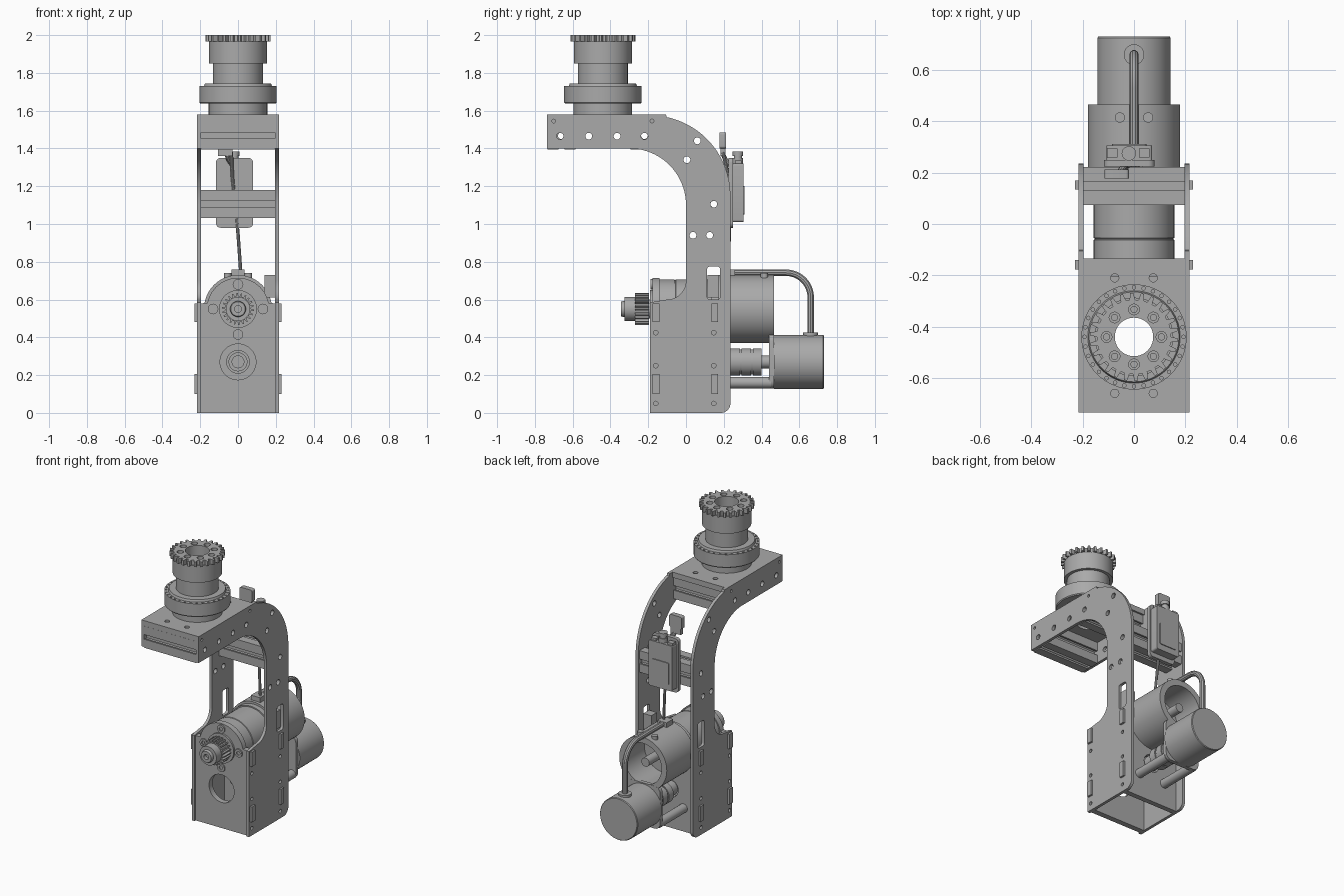
import bpy, bmesh, math
from mathutils import Matrix, Vector

cube = bpy.data.objects.get("Cube")
if cube:
    bpy.data.objects.remove(cube)

metal = bpy.data.materials.new("grey_metal")
metal.use_nodes = True
GREY = (0.4, 0.4, 0.4, 1)
metal.diffuse_color = GREY
metal.node_tree.nodes["Principled BSDF"].inputs["Base Color"].default_value = GREY

# Local drawing plane -> world; third axis is the extrusion direction
PLANES = {
    "side": ((0, 1, 0), (0, 0, 1), (1, 0, 0)),
    "front": ((1, 0, 0), (0, 0, 1), (0, -1, 0)),
    "top": ((1, 0, 0), (0, 1, 0), (0, 0, 1)),
    "back": ((1, 0, 0), (0, 0, -1), (0, 1, 0)),
}


def frame(plane, origin=(0, 0, 0)):
    m = Matrix(PLANES[plane]).transposed().to_4x4()
    m.translation = origin
    return m


def finish(name, bm, matrix):
    bm.transform(matrix)
    bmesh.ops.remove_doubles(bm, verts=bm.verts, dist=0.0002)
    bmesh.ops.recalc_face_normals(bm, faces=bm.faces)
    mesh = bpy.data.meshes.new(name)
    bm.to_mesh(mesh)
    bm.free()
    mesh.materials.append(metal)
    ob = bpy.data.objects.new(name, mesh)
    bpy.context.collection.objects.link(ob)
    bpy.ops.object.select_all(action="DESELECT")
    ob.select_set(True)
    bpy.context.view_layer.objects.active = ob
    bpy.ops.object.shade_smooth_by_angle(angle=math.radians(30))
    return ob


def from_curve(name, curve, matrix):
    tmp = bpy.data.objects.new(name + "_curve", curve)
    bpy.context.collection.objects.link(tmp)
    bpy.context.view_layer.update()
    mesh = tmp.evaluated_get(bpy.context.evaluated_depsgraph_get()).to_mesh()
    bm = bmesh.new()
    bm.from_mesh(mesh)
    bpy.data.objects.remove(tmp)
    return finish(name, bm, matrix)


def prism(name, plane, outline, lo, hi, holes=()):
    """Extrude an outline with holes between two positions along the plane's normal."""
    curve = bpy.data.curves.new(name, "CURVE")
    curve.dimensions, curve.fill_mode = "2D", "BOTH"
    curve.extrude = (hi - lo) / 2
    for loop in [outline, *holes]:
        s = curve.splines.new("POLY")
        s.points.add(len(loop) - 1)
        for p, (x, y) in zip(s.points, loop):
            p.co = (x, y, 0, 1)
        s.use_cyclic_u = True
    normal = Vector([abs(c) for c in PLANES[plane][2]])
    return from_curve(name, curve, frame(plane, normal * (lo + hi) / 2))


def tube(name, points, radius):
    curve = bpy.data.curves.new(name, "CURVE")
    curve.dimensions = "3D"
    curve.bevel_depth, curve.bevel_resolution, curve.use_fill_caps = radius, 3, True
    s = curve.splines.new("POLY")
    s.points.add(len(points) - 1)
    for p, co in zip(s.points, points):
        p.co = (*co, 1)
    return from_curve(name, curve, Matrix())


def lathe(name, profile, plane="top", origin=(0, 0, 0), steps=48):
    """Spin a (radius, height) profile around the plane's normal."""
    bm = bmesh.new()
    vs = [bm.verts.new((r, 0, h)) for r, h in profile]
    edges = [bm.edges.new((a, b)) for a, b in zip(vs, vs[1:] + vs[:1])]
    bmesh.ops.spin(bm, geom=vs + edges, cent=(0, 0, 0), axis=(0, 0, 1),
                   angle=math.tau, steps=steps, use_merge=True)
    return finish(name, bm, frame(plane, origin))


def arc(cx, cy, r, a0, a1, n=16):
    angles = [math.radians(a0 + (a1 - a0) * i / n) for i in range(n + 1)]
    return [(cx + r * math.cos(a), cy + r * math.sin(a)) for a in angles]


def circle(cx, cy, r, n=40):
    return arc(cx, cy, r, 0, 360, n)[:-1]


def rect(x0, y0, x1, y1, r=0):
    if not r:
        return [(x0, y0), (x1, y0), (x1, y1), (x0, y1)]
    return (arc(x1 - r, y0 + r, r, -90, 0, 5) + arc(x1 - r, y1 - r, r, 0, 90, 5)
            + arc(x0 + r, y1 - r, r, 90, 180, 5) + arc(x0 + r, y0 + r, r, 180, 270, 5))


def gear(cx, cy, root, tip, teeth):
    shape = [(root, 0), (root, .4), (tip, .55), (tip, .85)]
    return [(cx + r * math.cos(a), cy + r * math.sin(a)) for i in range(teeth)
            for r, f in shape for a in [math.tau * (i + f) / teeth]]


def mirrored(half):
    return half + [(-x, y) for x, y in reversed(half)]


def box(name, x0, x1, y0, y1, z0, z1, r=0):
    return prism(name, "front", rect(x0, z0, x1, z1, r), y0, y1)


# Curved side plates
side = ([(-.19, 0)] + arc(.185, .05, .05, -90, 0, 8) + arc(-.19, 1.15, .425, 0, 78, 24)
        + [(-.106, 1.58), (-.735, 1.58), (-.735, 1.4)] + arc(-.3, 1.1, .3, 90, 0, 24)
        + arc(-.1, .7, .1, 0, -90, 10) + [(-.19, .585)])
bolts = [(-.667, 1.465), (-.515, 1.465), (-.365, 1.465), (-.22, 1.465), (.06, 1.44),
         (.005, 1.34), (.147, 1.105), (.037, .94), (.125, .94)]
side_holes = [circle(y, z, .018, 20) for y, z in bolts]
side_holes += [circle(y, z, .012, 16) for y in (-.16, .147) for z in (.05, .25, .425)]
side_holes += [circle(y, 1.545, .01, 12) for y in (-.7, -.18)]
side_holes.append(rect(.112, .6, .18, .775, .015))
for label, s in (("left", 1), ("right", -1)):
    x0, x1 = sorted((s * .197, s * .217))
    prism(label + "_side_plate", "side", side, x0, x1, side_holes)
box("side_connector", .14, .2, .115, .175, .61, .73)

# Tabbed cross plates with domed tops
half = [(.197, 0), (.197, .1), (.23, .1), (.23, .205), (.197, .205),
        (.197, .48), (.23, .48), (.23, .58), (.197, .58)]
cross = mirrored(half + arc(0, .55, .165, 11, 86, 16))
prism("front_plate", "front", cross, -.178, -.14, [circle(0, .27, .095)])
prism("middle_plate", "front", cross, .135, .17, [circle(0, .27, .06)])

# Slotted beams and the top plate
def beam_profile(cy, cz, h=.074, w=.016, d=.028):
    quarter = [(h, -h), (h, -w), (h - .012, -w), (h - .012, -2 * w), (h - d, -w),
               (h - d, w), (h - .012, 2 * w), (h - .012, w), (h, w)]
    pts = []
    for k in range(4):
        c, s = round(math.cos(k * math.pi / 2)), round(math.sin(k * math.pi / 2))
        pts += [(cy + c * x - s * y, cz + s * x + c * y) for x, y in quarter]
    return pts


for name, y, z in (("front_top_beam", -.66, 1.468), ("rear_top_beam", -.22, 1.468),
                   ("middle_beam", .148, 1.105)):
    prism(name, "side", beam_profile(y, z), -.197, .197, [circle(y, z, .018, 20)])
prism("top_plate", "top", rect(-.197, -.735, .197, -.135), 1.543, 1.58,
      [circle(0, -.44, .075)] + [circle(x, y, .016, 16) for x in (-.075, .075) for y in (-.66, -.21)])

# Rotating tower with bearing and toothed coupling
C = (0, -.44, 0)
lathe("tower", [(.075, 1.58), (.155, 1.58), (.155, 1.64), (.132, 1.64), (.132, 1.85),
                (.153, 1.85), (.153, 1.967), (.075, 1.967)], origin=C, steps=64)
lathe("bearing_body", [(.13, 1.638), (.2, 1.638), (.205, 1.644), (.205, 1.71), (.13, 1.71)],
      origin=C, steps=64)
prism("bearing_rim", "top", circle(0, -.44, .205, 64), 1.71, 1.73,
      [circle(0, -.44, .13)] + [circle(.193 * math.cos(a), -.44 + .193 * math.sin(a), .007, 8)
                                for a in (math.tau * i / 32 for i in range(32))])
lathe("bearing_cap", [(.13, 1.73), (.18, 1.73), (.175, 1.745), (.13, 1.745)], origin=C, steps=64)
prism("toothed_coupling", "top", gear(0, -.44, .145, .172, 26), 1.967, 2,
      [circle(0, -.44, .075)] + [circle(.107 * math.cos(a), -.44 + .107 * math.sin(a), .021, 16)
                                 for a in (math.tau * i / 8 for i in range(8))])
for i in range(8):
    a = math.tau * i / 8
    lathe("coupling_bolt", [(0, 1.96), (.014, 1.96), (.014, 1.985), (0, 1.985)], steps=12,
          origin=(.107 * math.cos(a), -.44 + .107 * math.sin(a), 0))

# Gearbox and pinion on the upper axis
U = (0, 0, .55)
lathe("gearbox", [(0, -.14), (.157, -.14), (.157, -.062), (.153, -.06), (.153, -.056),
                  (.157, -.054), (.157, .2), (0, .2)], "back", U, 64)
lathe("pinion_boss", [(0, -.19), (.1, -.19), (.1, -.17), (0, -.17)], "back", U)
prism("pinion", "front", gear(0, .55, .068, .084, 22), -.27, -.195)
lathe("pinion_hub", [(0, -.32), (.018, -.32), (.018, -.345), (.038, -.345), (.042, -.335),
                     (.042, -.325), (.064, -.325), (.064, -.27), (.05, -.265), (.05, -.185),
                     (0, -.185)], "back", U)
for x, z in ((0, .68), (0, .415), (.132, .55), (-.132, .55)):
    lathe("flange_screw", [(0, -.18), (.013, -.18), (.013, -.187), (.028, -.187), (.028, -.17),
                           (0, -.17)], "back", (x, 0, z), 20)

# Hollow housing behind the frame
lathe("housing", [(0, .17), (.18, .17), (.18, .465), (.14, .465), (.14, .25), (0, .25)],
      "back", U, 64)
lathe("housing_shaft", [(0, .25), (.03, .25), (.03, .44), (0, .44)], "back", U, 24)
for x in (-.055, .055):
    lathe("housing_screw", [(0, .7), (.02, .7), (.02, .74), (0, .74)], origin=(x, .415, 0), steps=20)

# Lower motor, its mount and shaft coupling
L = (0, 0, .27)
lathe("motor", [(0, .465), (.143, .465), (.143, .725), (.139, .73), (0, .73)], "back", L, 64)
prism("motor_mount", "front", rect(-.13, .13, .13, .42, .04), .44, .466, [circle(0, .27, .06)])
for x in (-.1, .1):
    lathe("standoff", [(0, .16), (.03, .16), (.03, .45), (0, .45)], "back", (x, 0, .16), 24)
lathe("shaft_coupling", [(0, .16), (.05, .16), (.05, .235), (.072, .235), (.072, .285),
                         (.066, .285), (.066, .295), (.072, .295), (.072, .345), (.066, .345),
                         (.066, .355), (.072, .355), (.072, .4), (0, .4)], "back", L, 40)
lathe("motor_shaft", [(0, -.04), (.034, -.04), (.034, .47), (0, .47)], "back", L, 24)

# Conduit from the housing to the motor
tube("conduit", [(0, .21, .742)] + [(0, y, z) for y, z in arc(.53, .612, .13, 90, 0, 14)]
     + [(0, .66, .41)], .018)
lathe("conduit_collar", [(0, .4), (.04, .4), (.04, .425), (0, .425)], origin=(0, .66, 0), steps=24)
box("conduit_socket", -.035, .035, .19, .26, .7, .76)

# Control module, its connectors and cable
box("module_bracket", -.117, .08, .224, .25, .98, 1.35, .025)
box("module_case", -.108, .071, .25, .305, 1.01, 1.32, .012)
box("module_cover", -.085, .048, .305, .311, 1.05, 1.2, .01)
for x in (-.085, .04):
    box("module_clip", x - .02, x + .02, .26, .295, 1.315, 1.335)
lathe("module_socket", [(0, 1.31), (.028, 1.31), (.028, 1.35), (.022, 1.35), (.022, 1.36),
                        (.028, 1.36), (.028, 1.385), (0, 1.385)], origin=(-.02, .275, 0), steps=24)
box("plug_head", -.115, -.02, .178, .212, 1.4, 1.485, .012)
box("plug_body", -.105, -.03, .182, .208, 1.36, 1.41)
tube("plug_lead", [(-.06, .195, 1.37), (-.05, .21, 1.34), (-.03, .235, 1.31)], .012)
tube("cable", [(-.035, .195, 1.38), (-.03, .225, 1.25), (-.015, .23, 1.1), (0, .23, .95),
               (.015, .22, .74)], .009)
